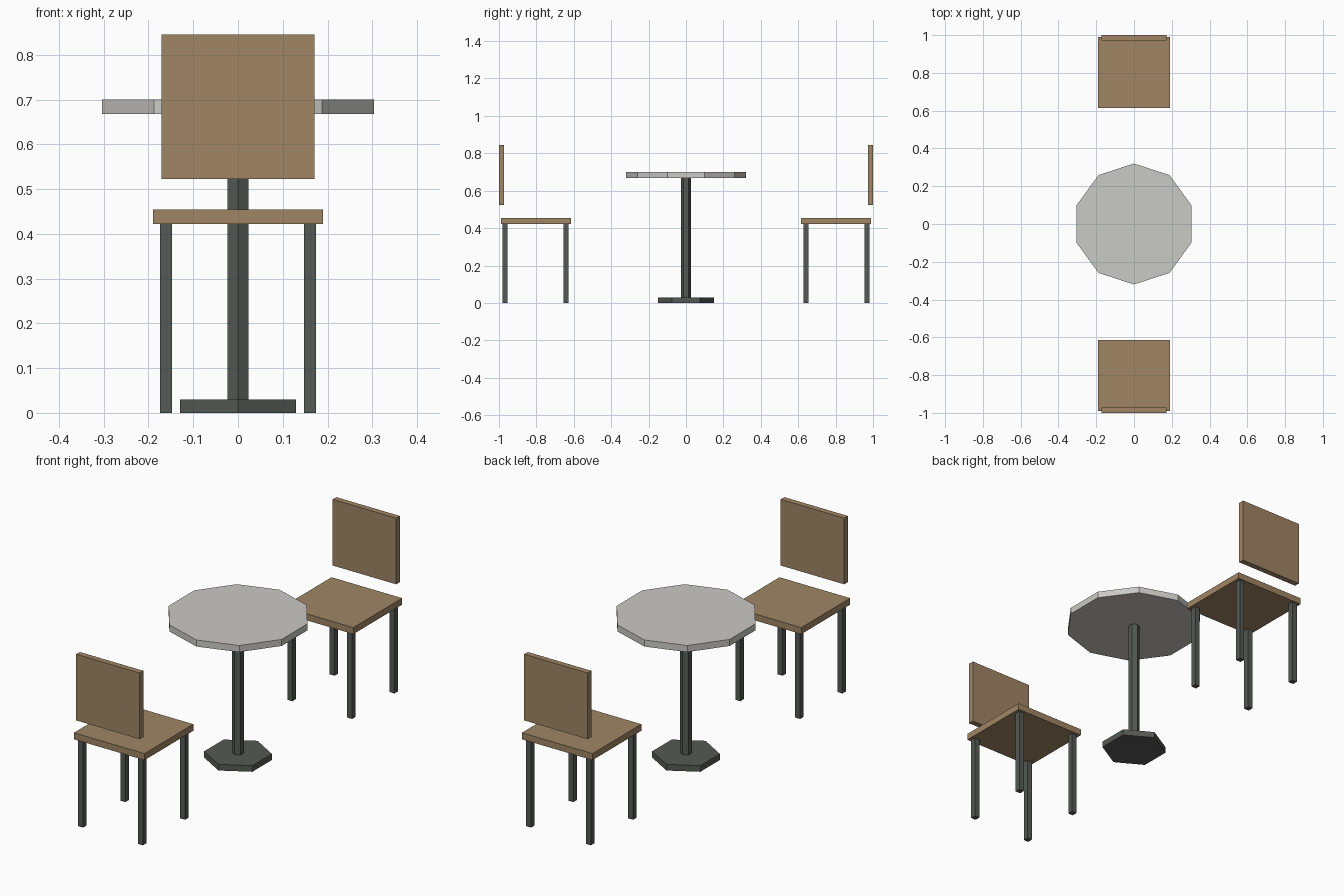
import bpy, math

if "Cube" in bpy.data.objects:
    bpy.data.objects.remove(bpy.data.objects["Cube"])


def material(name, color):
    m = bpy.data.materials.new(name)
    m.diffuse_color = (*color, 1)
    m.use_nodes = True
    m.node_tree.nodes["Principled BSDF"].inputs["Base Color"].default_value = m.diffuse_color
    return m


WOOD = material("tan wood", (0.35, 0.233, 0.13))
STONE = material("pale grey", (0.59, 0.585, 0.56))
METAL = material("dark metal", (0.09, 0.1, 0.09))


def box(name, x, y, z, mat):
    """Box spanning the given (min, max) ranges."""
    bpy.ops.mesh.primitive_cube_add(size=1, location=[sum(r) / 2 for r in (x, y, z)])
    o = bpy.context.object
    o.scale = [r[1] - r[0] for r in (x, y, z)]
    bpy.ops.object.transform_apply(location=False, rotation=False, scale=True)
    o.name = name
    o.data.materials.append(mat)


def prism(name, sides, radius, z0, z1, mat):
    """Upright prism with a corner on the y axis."""
    bpy.ops.mesh.primitive_cylinder_add(vertices=sides, radius=radius, depth=z1 - z0,
                                        location=(0, 0, (z0 + z1) / 2))
    o = bpy.context.object
    o.name = name
    o.data.materials.append(mat)


# Table
prism("table_top", 10, 0.32, 0.668, 0.70, STONE)
prism("table_column", 6, 0.027, 0.03, 0.668, METAL)
prism("table_base", 6, 0.15, 0.0, 0.03, METAL)

# Two chairs facing the table
for side, s in (("front", -1), ("rear", 1)):
    def span(a, b):
        return tuple(sorted((s * a, s * b)))

    box(side + "_chair_seat", (-0.19, 0.19), span(0.615, 0.99), (0.422, 0.454), WOOD)
    box(side + "_chair_back", (-0.171, 0.171), span(0.972, 1.0), (0.523, 0.845), WOOD)
    for end, yc in (("inner", 0.642), ("outer", 0.967)):
        for hand, xc in (("left", -0.161), ("right", 0.161)):
            box(f"{side}_chair_{end}_{hand}_leg", (xc - 0.0135, xc + 0.0135),
                span(yc - 0.0135, yc + 0.0135), (0.0, 0.422), METAL)
